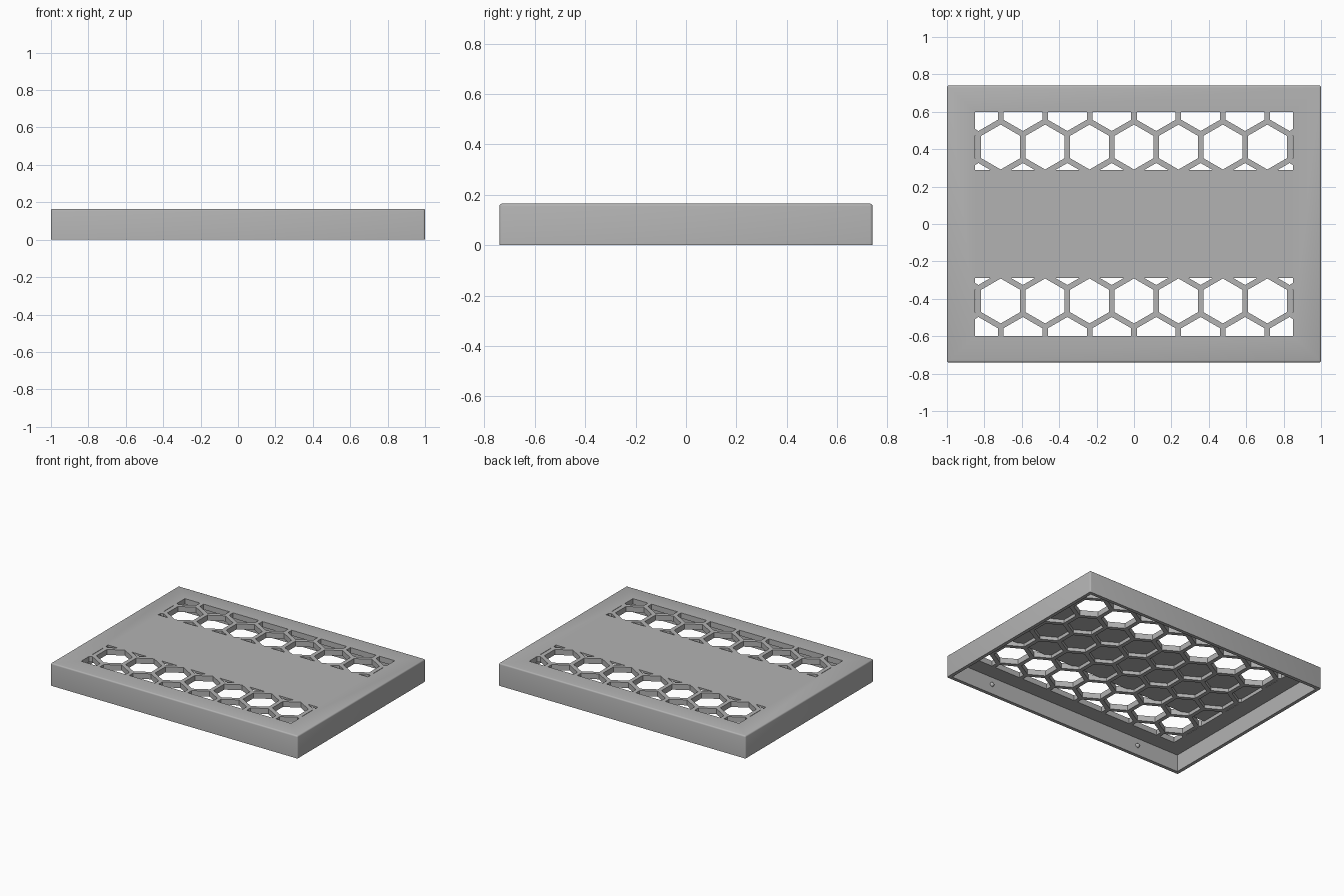
import bpy
import bmesh
import math
from mathutils import Vector

default = bpy.data.objects.get("Cube")
if default:
    bpy.data.objects.remove(default, do_unlink=True)

HALF_X, HALF_Y, HEIGHT = 1.0, 0.74, 0.165
WALL = 0.025
UNDERSIDE = 0.125        # underside of the top plate
POCKET_TOP = 0.15        # floor of the blind cells
PITCH = 0.2376           # spacing of the honeycomb
CELL_RADIUS = 0.12
GRID_X, GRID_Y, BAND_Y = 0.85, 0.6, 0.29

grey = bpy.data.materials.new("Plain grey")
grey.use_nodes = True
colour = (0.45, 0.45, 0.45, 1)
grey.diffuse_color = colour
grey.node_tree.nodes["Principled BSDF"].inputs["Base Color"].default_value = colour


def make_object(name, bm):
    bmesh.ops.recalc_face_normals(bm, faces=bm.faces)
    mesh = bpy.data.meshes.new(name)
    bm.to_mesh(mesh)
    bm.free()
    mesh.materials.append(grey)
    obj = bpy.data.objects.new(name, mesh)
    bpy.context.collection.objects.link(obj)
    return obj


def box(half_x, half_y, z0, z1):
    bm = bmesh.new()
    bmesh.ops.create_cube(bm, size=1)
    for v in bm.verts:
        v.co = (v.co.x * 2 * half_x, v.co.y * 2 * half_y, z1 if v.co.z > 0 else z0)
    return bm


def honeycomb(y0, y1, z0, z1):
    """Hexagonal prisms trimmed to a rectangle."""
    bm = bmesh.new()
    for row in range(-3, 4):
        for col in range(-5, 6):
            cx = (col + 0.5 * (row % 2)) * PITCH
            cy = row * PITCH * math.sqrt(3) / 2
            ring = []
            for k in range(6):
                a = math.radians(30 + 60 * k)
                ring.append(bm.verts.new((cx + CELL_RADIUS * math.cos(a),
                                          cy + CELL_RADIUS * math.sin(a), z0)))
            bm.faces.new(ring)
    trims = [((GRID_X, 0, 0), (1, 0, 0)), ((-GRID_X, 0, 0), (-1, 0, 0)),
             ((0, y1, 0), (0, 1, 0)), ((0, y0, 0), (0, -1, 0))]
    for point, normal in trims:
        bmesh.ops.bisect_plane(bm, geom=bm.verts[:] + bm.edges[:] + bm.faces[:],
                               plane_co=point, plane_no=normal, clear_outer=True)
    extruded = bmesh.ops.extrude_face_region(bm, geom=bm.faces[:], use_keep_orig=True)
    moved = [g for g in extruded["geom"] if isinstance(g, bmesh.types.BMVert)]
    bmesh.ops.translate(bm, verts=moved, vec=Vector((0, 0, z1 - z0)))
    return bm


def cut(target, bm):
    cutter = make_object("cutter", bm)
    cutter.hide_render = True
    mod = target.modifiers.new("Cut", "BOOLEAN")
    mod.operation, mod.solver, mod.object = "DIFFERENCE", "EXACT", cutter
    bpy.context.view_layer.objects.active = target
    bpy.ops.object.modifier_apply(modifier=mod.name)
    bpy.data.objects.remove(cutter, do_unlink=True)


# Lid shell: rounded everywhere except the bottom rim
shell = box(HALF_X, HALF_Y, 0, HEIGHT)
edges = [e for e in shell.edges if any(v.co.z > 0.01 for v in e.verts)]
bmesh.ops.bevel(shell, geom=edges, offset=0.01, segments=3, profile=0.5,
                affect="EDGES")
lid = make_object("vented_lid", shell)

# Hollow inside, blind cells in the middle, open cells along both long sides
cut(lid, box(HALF_X - WALL, HALF_Y - WALL, -0.1, UNDERSIDE))
cut(lid, honeycomb(-BAND_Y - 0.01, BAND_Y + 0.01, UNDERSIDE - 0.02, POCKET_TOP))
cut(lid, honeycomb(BAND_Y, GRID_Y, UNDERSIDE - 0.03, HEIGHT + 0.1))
cut(lid, honeycomb(-GRID_Y, -BAND_Y, UNDERSIDE - 0.03, HEIGHT + 0.1))

# Snap bumps on the inner faces of the long walls
parts = [lid]
for side_y, y_name in ((-1, "front"), (1, "back")):
    for side_x, x_name in ((-1, "right"), (1, "left")):
        bm = bmesh.new()
        bmesh.ops.create_uvsphere(bm, u_segments=16, v_segments=8, radius=0.016)
        bmesh.ops.translate(bm, verts=bm.verts, vec=Vector(
            (side_x * 0.63, side_y * (HALF_Y - WALL), 0.07)))
        parts.append(make_object(f"{y_name}_{x_name}_snap_bump", bm))

# Smooth the rounded edges while keeping the flat faces crisp
bpy.ops.object.select_all(action="DESELECT")
for obj in parts:
    obj.select_set(True)
bpy.context.view_layer.objects.active = lid
bpy.ops.object.shade_smooth_by_angle(angle=math.radians(35))
